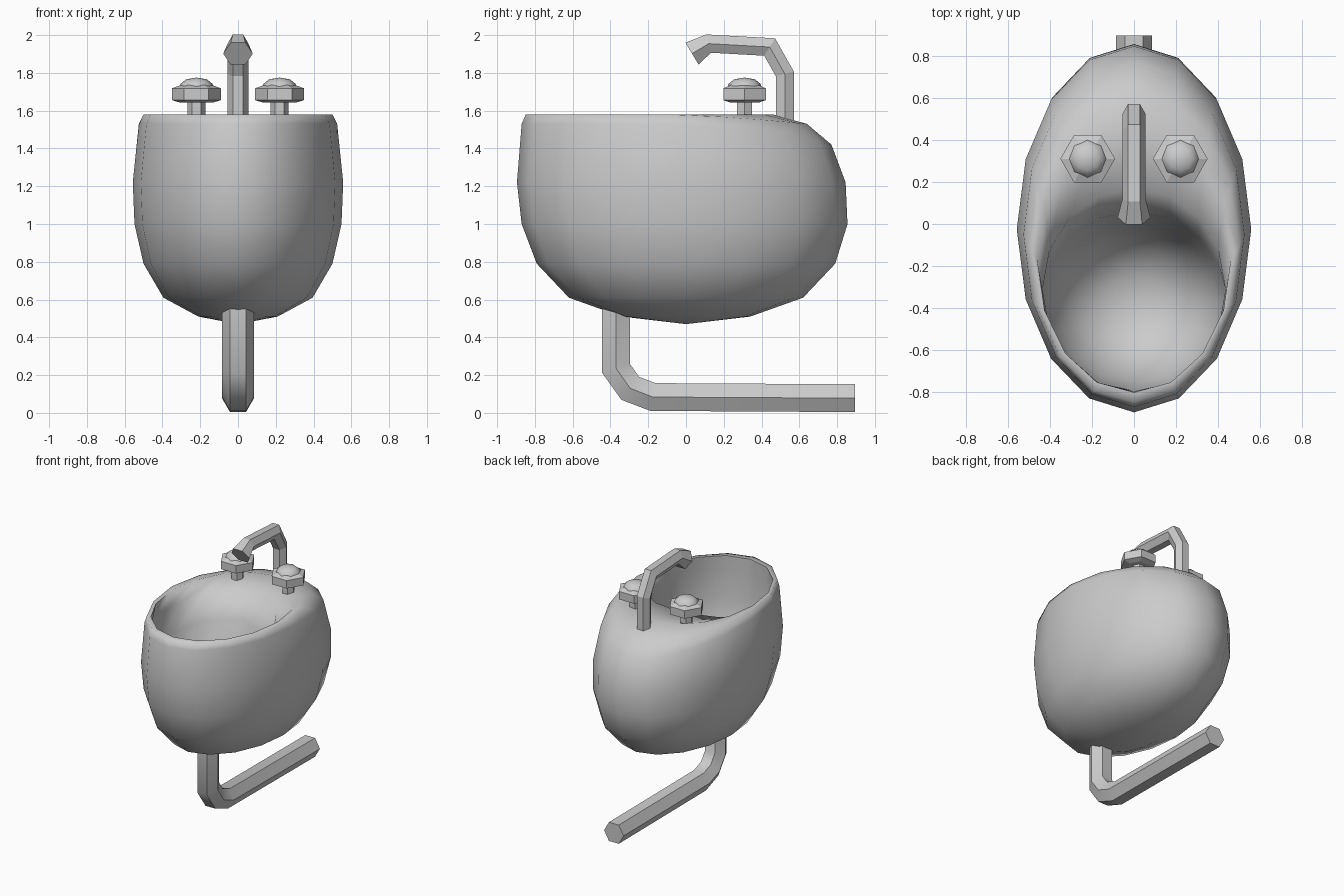
import bpy, bmesh
from math import sin, cos, pi, radians
from mathutils import Vector

if "Cube" in bpy.data.objects:
    bpy.data.objects.remove(bpy.data.objects["Cube"])


def loft(name, rings, smooth=None):
    """Skin a list of rings; a one-point ring is a pole, open ends get capped."""
    bm = bmesh.new()
    loops = [[bm.verts.new(p) for p in ring] for ring in rings]
    for a, b in zip(loops, loops[1:]):
        n = max(len(a), len(b))
        for i in range(n):
            j = (i + 1) % n
            if len(a) == 1:
                bm.faces.new((a[0], b[i], b[j]))
            elif len(b) == 1:
                bm.faces.new((a[i], a[j], b[0]))
            else:
                bm.faces.new((a[i], a[j], b[j], b[i]))
    for end in (loops[0], loops[-1]):
        if len(end) > 2:
            bm.faces.new(end)
    bmesh.ops.recalc_face_normals(bm, faces=bm.faces)
    me = bpy.data.meshes.new(name)
    bm.to_mesh(me)
    bm.free()
    ob = bpy.data.objects.new(name, me)
    bpy.context.collection.objects.link(ob)
    if smooth:
        bpy.ops.object.select_all(action='DESELECT')
        ob.select_set(True)
        bpy.context.view_layer.objects.active = ob
        bpy.ops.object.shade_smooth_by_angle(angle=radians(smooth))
    return ob


def oval(yf, yb, w, zf, zb, n=16):
    """Oval ring from front yf to back yb, height changing towards the back."""
    ring = []
    for i in range(n):
        a = 2 * pi * i / n
        t = max(0, sin(a)) ** 1.5
        ring.append((w * cos(a), (yf + yb) / 2 + (yb - yf) / 2 * sin(a), zf + (zb - zf) * t))
    return ring


def tube(name, path, smooth=None, sides=6):
    """Mitred six-sided tube along (y, z, radius) points in the x = 0 plane."""
    pts = [Vector((y, z)) for y, z, r in path]
    dirs = [(b - a).normalized() for a, b in zip(pts, pts[1:])]
    rings = []
    for i, (y, z, r) in enumerate(path):
        d0, d1 = dirs[max(i - 1, 0)], dirs[min(i, len(dirs) - 1)]
        t = (d0 + d1).normalized()
        k = 1 / t.dot(d0)
        rings.append([(r * cos(2 * pi * s / sides),
                       y - t.y * k * r * sin(2 * pi * s / sides),
                       z + t.x * k * r * sin(2 * pi * s / sides)) for s in range(sides)])
    return loft(name, rings, smooth)


def lathe(name, x, y, profile, sides, smooth=None):
    rings = [[(x, y, z)] if r == 0 else
             [(x + r * cos(2 * pi * s / sides), y + r * sin(2 * pi * s / sides), z)
              for s in range(sides)] for r, z in profile]
    return loft(name, rings, smooth)


# Basin: egg-shaped outside, rounded rear deck, and the hollow bowl
outer = [(-.34, .34, .21, .51, .51), (-.62, .62, .395, .61, .61),
         (-.79, .79, .50, .79, .79), (-.87, .855, .548, 1.0, 1.0),
         (-.895, .845, .557, 1.22, 1.22), (-.87, .77, .525, 1.53, 1.42),
         (-.848, .64, .50, 1.58, 1.53)]
inner = [(-.80, .46, .46, 1.58, 1.58), (-.795, .17, .435, 1.47, 1.56),
         (-.79, .06, .44, 1.25, 1.38), (-.75, 0, .40, 1.0, 1.05),
         (-.64, -.10, .28, .80, .80), (-.51, -.24, .14, .72, .72)]
loft("basin", [[(0, 0, .47)]] + [oval(*r) for r in outer + inner] + [[(0, -.37, .70)]], 75)

# Drain pipe bending towards the wall
tube("drain_pipe", [(-.37, .60, .085), (-.37, .235, .085), (-.295, .13, .085),
                    (-.175, .084, .085), (.895, .078, .085)], 50)

# Spout with flared tip
tube("spout", [(.523, 1.50, .055), (.523, 1.795, .055), (.443, 1.937, .055),
               (.12, 1.955, .055), (.032, 1.902, .078)])

# Tap handles: hexagonal stem and knob with a rounded cap
for side, x in (("left", -.22), ("right", .22)):
    lathe(side + "_tap_stem", x, .31, [(.047, 1.54), (.047, 1.66)], 6)
    lathe(side + "_tap_knob", x, .31, [(.085, 1.642), (.13, 1.656), (.13, 1.718), (.085, 1.735)], 6)
    lathe(side + "_tap_cap", x, .31, [(.09, 1.725), (.085, 1.742), (.055, 1.766), (0, 1.775)], 8, 60)
